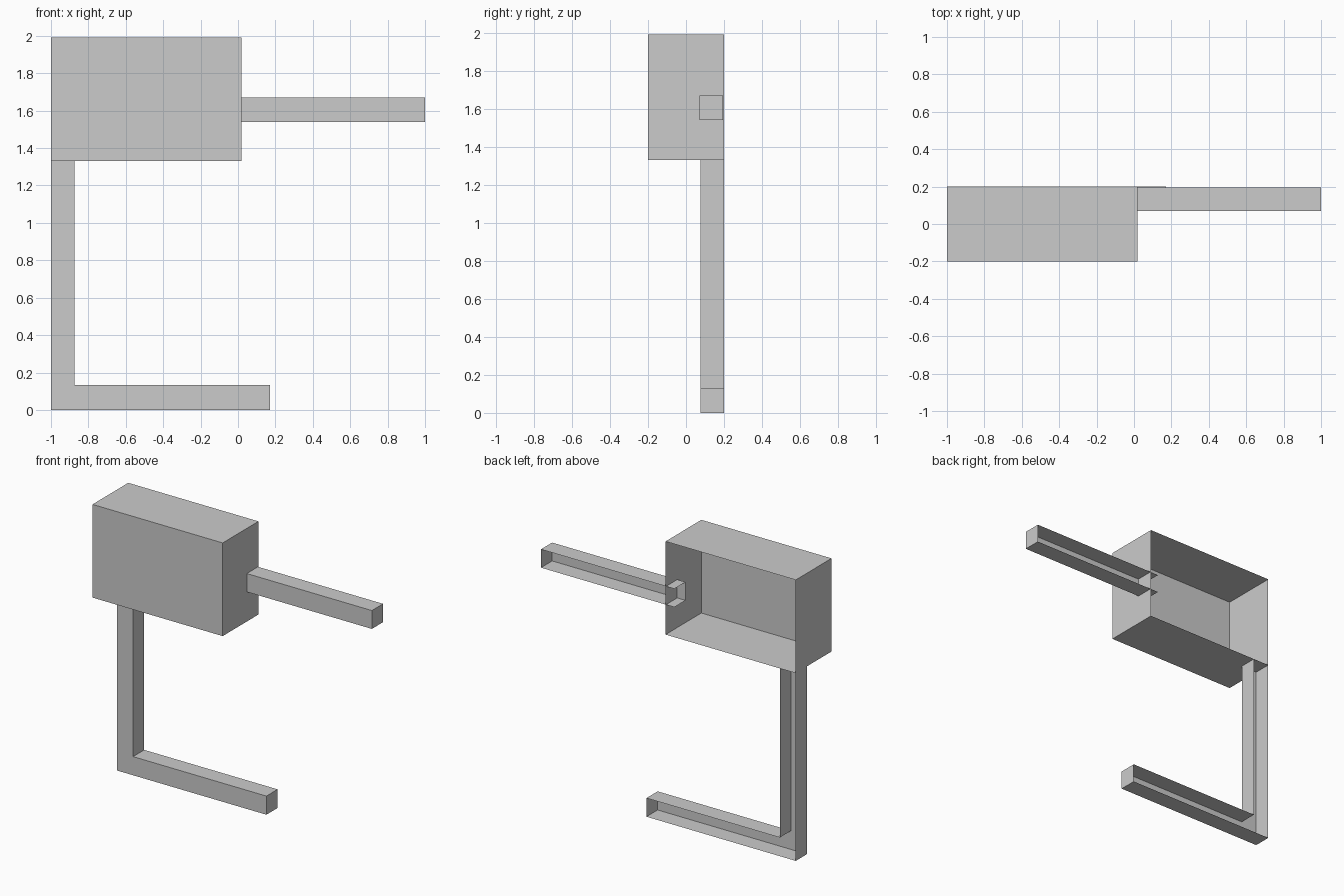
import bpy, bmesh

if "Cube" in bpy.data.objects:
    bpy.data.objects.remove(bpy.data.objects["Cube"])

grey = bpy.data.materials.new("light_grey")
grey.diffuse_color = (0.6, 0.6, 0.6, 1)
grey.use_nodes = True
grey.node_tree.nodes["Principled BSDF"].inputs["Base Color"].default_value = grey.diffuse_color


def open_shell(name, outline, y_front, y_back, open_edges=()):
    """Front sheet from an (x, z) outline with side walls running back; the rear stays open."""
    bm = bmesh.new()
    front = [bm.verts.new((x, y_front, z)) for x, z in outline]
    back = [bm.verts.new((x, y_back, z)) for x, z in outline]
    bm.faces.new(front)
    n = len(outline)
    for i in range(n):
        if i not in open_edges:
            j = (i + 1) % n
            bm.faces.new((front[j], front[i], back[i], back[j]))
    for v in [v for v in bm.verts if not v.link_faces]:
        bm.verts.remove(v)
    mesh = bpy.data.meshes.new(name)
    bm.to_mesh(mesh)
    bm.free()
    mesh.materials.append(grey)
    ob = bpy.data.objects.new(name, mesh)
    bpy.context.collection.objects.link(ob)
    return ob


# Large box, open at the rear
open_shell("box_body", [(-1, 1.33), (0.02, 1.33), (0.02, 1.99), (-1, 1.99)], -0.2, 0.2)

# Side arm channel, pushed a little way through the box wall, inner end open
open_shell("side_arm", [(-0.045, 1.54), (1, 1.54), (1, 1.67), (-0.045, 1.67)],
           0.07, 0.195, open_edges=(3,))

# L-shaped leg and foot channel, open where it meets the box floor
open_shell("leg_and_foot",
           [(-1, 0), (0.17, 0), (0.17, 0.132), (-0.875, 0.132), (-0.875, 1.33), (-1, 1.33)],
           0.075, 0.2, open_edges=(4,))
